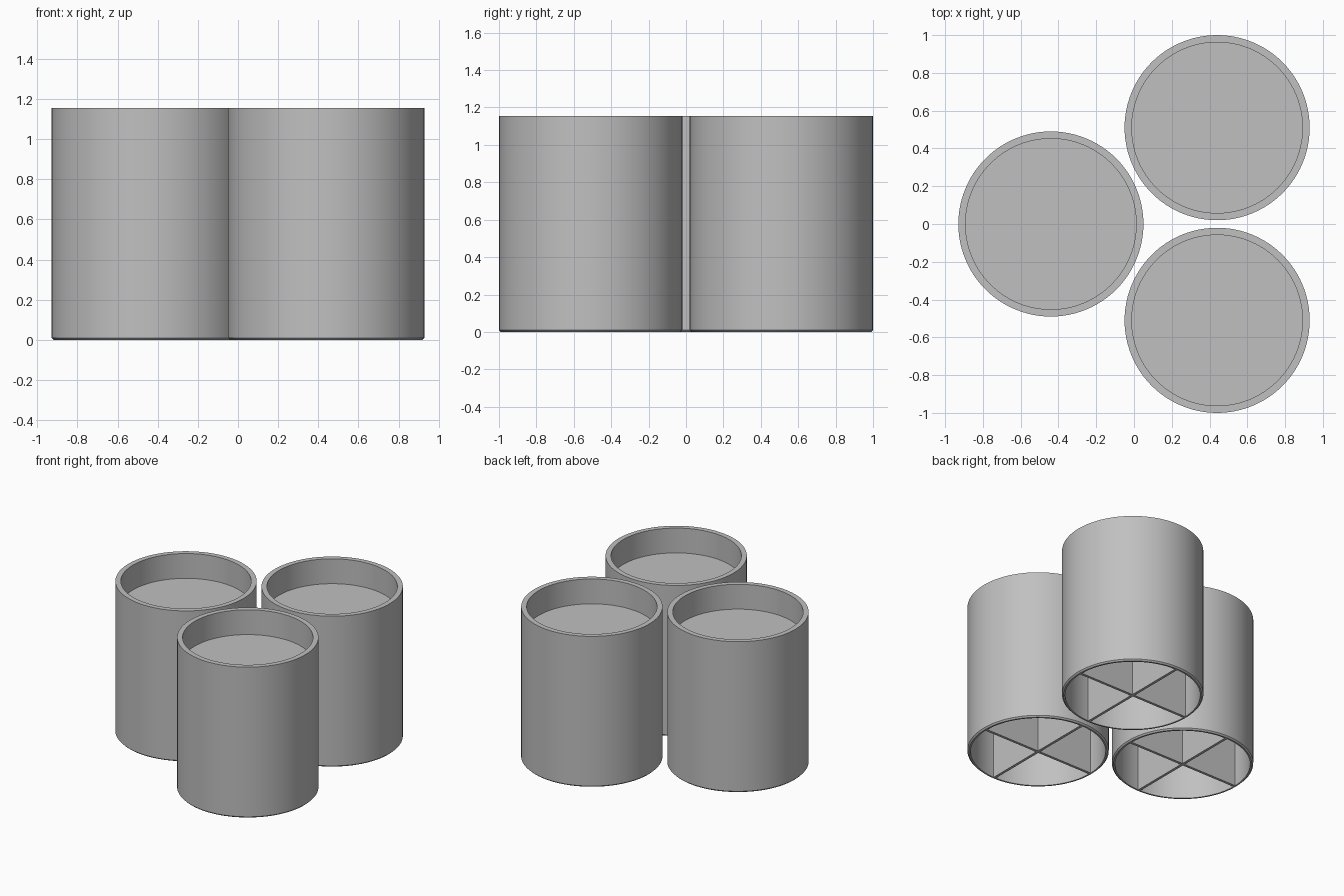
import bpy
import bmesh
import math
from mathutils import Matrix, Vector

if "Cube" in bpy.data.objects:
    bpy.data.objects.remove(bpy.data.objects["Cube"], do_unlink=True)

HEIGHT = 1.155
OUTER = 0.49
RIM_INNER = 0.452
SKIRT_INNER = 0.468
FLOOR_TOP = 0.965
FLOOR_BOTTOM = 0.93
CHAMFER = 0.01
RIB = 0.01  # half the rib thickness
SIDES = 96

gray = bpy.data.materials.new("plain gray")
gray.use_nodes = True
color = (0.53, 0.53, 0.53, 1)
gray.diffuse_color = color
gray.node_tree.nodes["Principled BSDF"].inputs["Base Color"].default_value = color


def add_object(name, bm, location):
    bmesh.ops.recalc_face_normals(bm, faces=bm.faces)
    mesh = bpy.data.meshes.new(name)
    bm.to_mesh(mesh)
    bm.free()
    mesh.materials.append(gray)
    obj = bpy.data.objects.new(name, mesh)
    obj.location = location
    bpy.context.collection.objects.link(obj)
    bpy.ops.object.select_all(action="DESELECT")
    obj.select_set(True)
    bpy.context.view_layer.objects.active = obj
    bpy.ops.object.shade_smooth_by_angle(angle=math.radians(30))
    return obj


def make_cup(name, location):
    # Lathe profile: shallow tray on top, hollow skirt below
    profile = [
        (0, FLOOR_TOP), (RIM_INNER, FLOOR_TOP), (RIM_INNER, HEIGHT),
        (OUTER, HEIGHT), (OUTER, CHAMFER), (OUTER - CHAMFER, 0),
        (SKIRT_INNER, 0), (SKIRT_INNER, FLOOR_BOTTOM), (0, FLOOR_BOTTOM),
    ]
    bm = bmesh.new()
    verts = [bm.verts.new((r, 0, z)) for r, z in profile]
    edges = [bm.edges.new(pair) for pair in zip(verts, verts[1:])]
    bmesh.ops.spin(bm, geom=verts + edges, cent=(0, 0, 0), axis=(0, 0, 1),
                   angle=math.tau, steps=SIDES, use_merge=True)
    bmesh.ops.remove_doubles(bm, verts=bm.verts, dist=1e-5)
    add_object(name, bm, location)


def make_ribs(name, location):
    # Plus-shaped outline extruded up to the tray floor
    reach = SKIRT_INNER + 0.004
    arm = [Vector((RIB, -RIB, 0)), Vector((reach, -RIB, 0)), Vector((reach, RIB, 0))]
    bm = bmesh.new()
    verts = []
    for quarter in range(4):
        turn = Matrix.Rotation(quarter * math.pi / 2, 3, "Z")
        verts += [bm.verts.new(turn @ p) for p in arm]
    face = bm.faces.new(verts)
    top = bmesh.ops.extrude_face_region(bm, geom=[face])["geom"]
    bmesh.ops.translate(bm, vec=(0, 0, FLOOR_BOTTOM + 0.005),
                        verts=[v for v in top if isinstance(v, bmesh.types.BMVert)])
    add_object(name, bm, location)


# Three identical cups in a triangle
places = {
    "right": (-0.44, 0, 0),
    "back_left": (0.44, 0.51, 0),
    "front_left": (0.44, -0.51, 0),
}
for side, place in places.items():
    make_cup(side + "_cup", place)
    make_ribs(side + "_cross_ribs", place)
